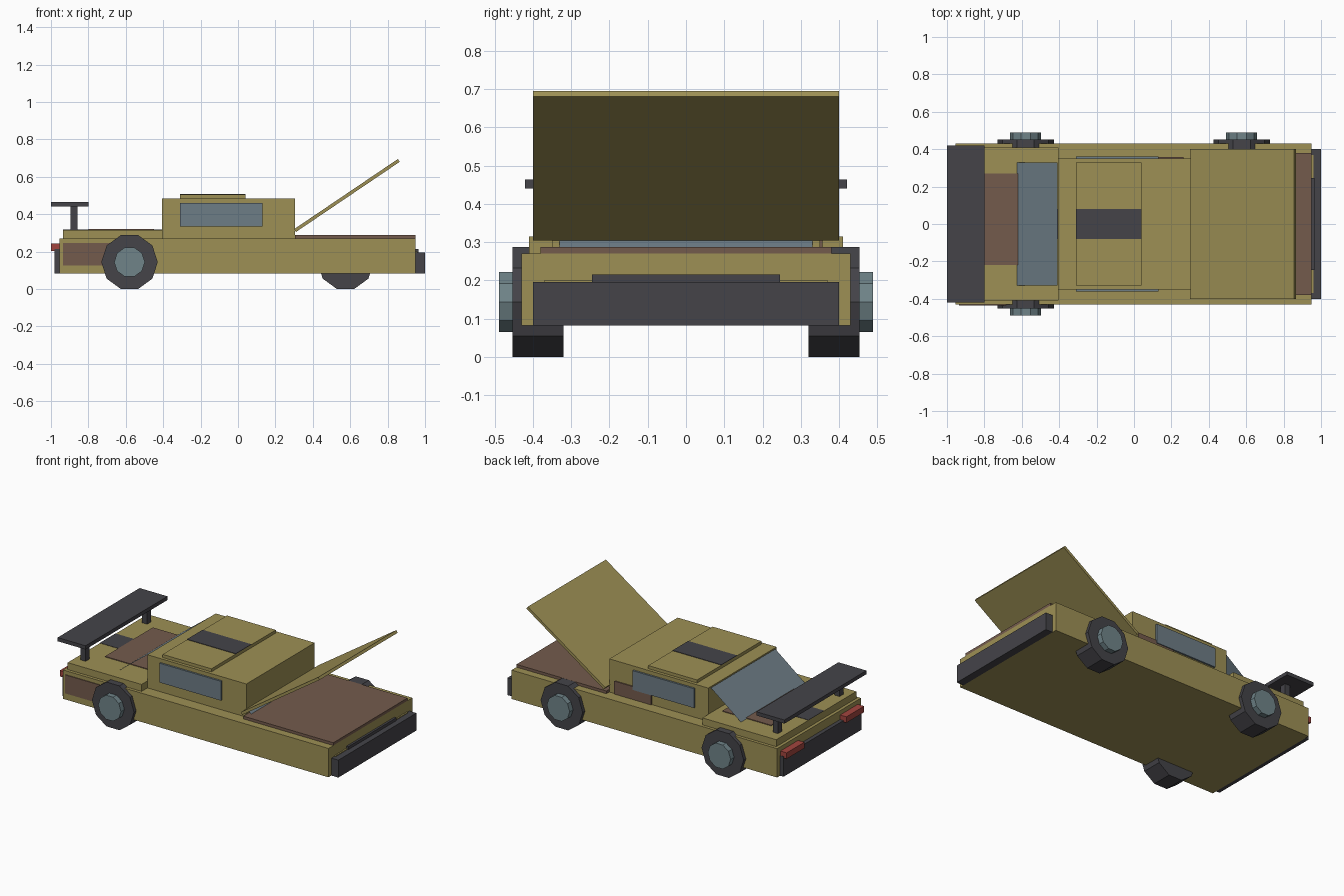
import bpy, bmesh, math
from mathutils import Matrix

if "Cube" in bpy.data.objects:
    bpy.data.objects.remove(bpy.data.objects["Cube"])


def material(name, rgb):
    m = bpy.data.materials.new(name)
    m.diffuse_color = (*rgb, 1.0)
    m.use_nodes = True
    m.node_tree.nodes["Principled BSDF"].inputs["Base Color"].default_value = m.diffuse_color
    return m


PAINT = material("mustard_paint", (0.34, 0.28, 0.09))
DARK = material("charcoal", (0.058, 0.057, 0.066))
GLASS = material("blue_grey_glass", (0.155, 0.205, 0.24))
HUB = material("hub_grey", (0.16, 0.23, 0.25))
RUST = material("rust_brown", (0.175, 0.105, 0.073))
RED = material("lamp_red", (0.36, 0.06, 0.05))


def finish(name, bm, mat):
    bmesh.ops.recalc_face_normals(bm, faces=bm.faces)
    me = bpy.data.meshes.new(name)
    bm.to_mesh(me)
    bm.free()
    me.materials.append(mat)
    ob = bpy.data.objects.new(name, me)
    bpy.context.collection.objects.link(ob)
    return ob


def box(name, x, y, z, mat):
    """Box from (min, max) ranges on each axis."""
    bm = bmesh.new()
    bmesh.ops.create_cube(bm, size=1)
    for v in bm.verts:
        for i, (a, b) in enumerate((x, y, z)):
            v.co[i] = a if v.co[i] < 0 else b
    return finish(name, bm, mat)


def sheet(name, a, b, half, mat):
    """Single sloping quad between two (x, z) points."""
    bm = bmesh.new()
    bm.faces.new([bm.verts.new(p) for p in (
        (a[0], -half, a[1]), (b[0], -half, b[1]),
        (b[0], half, b[1]), (a[0], half, a[1]))])
    return finish(name, bm, mat)


def drum(name, x, z, y0, y1, r, mat):
    """Ten-sided drum lying along y."""
    bm = bmesh.new()
    bmesh.ops.create_cone(bm, cap_ends=True, segments=10, radius1=r, radius2=r,
                          depth=abs(y1 - y0))
    # corner pointing along x, so the drum rests on a flat side
    a = max(math.atan2(v.co.y, v.co.x) % math.radians(36) for v in bm.verts)
    if 0.1 < a < math.radians(36) - 0.1:
        bmesh.ops.rotate(bm, verts=bm.verts, matrix=Matrix.Rotation(math.radians(18), 3, 'Z'))
    bmesh.ops.rotate(bm, verts=bm.verts, matrix=Matrix.Rotation(math.pi / 2, 3, 'X'))
    bmesh.ops.translate(bm, verts=bm.verts, vec=(x, (y0 + y1) / 2, z))
    return finish(name, bm, mat)


# Main shell
box("body", (-0.955, 0.95), (-0.43, 0.43), (0.083, 0.27), PAINT)
box("cabin", (-0.405, 0.305), (-0.35, 0.35), (0.27, 0.485), PAINT)
box("rear_deck", (-0.935, -0.405), (-0.41, 0.41), (0.27, 0.315), PAINT)
box("roof_panel", (-0.31, 0.04), (-0.33, 0.33), (0.485, 0.505), PAINT)
box("engine_bay", (0.305, 0.95), (-0.38, 0.38), (0.27, 0.288), RUST)

# Raised hood
bm = bmesh.new()
f = bm.faces.new([bm.verts.new((x, -0.4, z)) for x, z in
                  ((0.31, 0.305), (0.865, 0.68), (0.855, 0.695), (0.30, 0.32))])
ext = bmesh.ops.extrude_face_region(bm, geom=[f])
bmesh.ops.translate(bm, vec=(0, 0.8, 0),
                    verts=[g for g in ext["geom"] if isinstance(g, bmesh.types.BMVert)])
finish("open_hood", bm, PAINT)

# Centre stripes and rust patches
box("roof_stripe", (-0.31, 0.04), (-0.08, 0.08), (0.505, 0.508), DARK)
box("deck_stripe", (-0.935, -0.405), (-0.08, 0.08), (0.315, 0.317), DARK)
box("deck_rust", (-0.80, -0.45), (-0.22, 0.27), (0.315, 0.3195), RUST)
box("fender_rust", (-0.935, -0.64), (-0.435, -0.43), (0.125, 0.245), RUST)
box("door_rust", (0.0, 0.265), (0.35, 0.357), (0.27, 0.354), RUST)

# Glass
sheet("rear_glass", (-0.41, 0.48), (-0.625, 0.315), 0.33, GLASS)
sheet("windshield", (0.12, 0.445), (0.33, 0.285), 0.33, GLASS)

# Bumpers and grille
box("front_bumper", (0.95, 1.0), (-0.40, 0.40), (0.083, 0.196), DARK)
box("rear_bumper", (-0.98, -0.955), (-0.40, 0.40), (0.083, 0.213), DARK)
box("grille", (0.95, 0.964), (-0.245, 0.245), (0.13, 0.215), DARK)

# Spoiler wing
box("spoiler_wing", (-1.0, -0.80), (-0.42, 0.42), (0.44, 0.464), DARK)

# Paired parts on each side
for side, s in (("right", -1), ("left", 1)):
    def span(a, b):
        return tuple(sorted((s * a, s * b)))
    box(side + "_window", (-0.31, 0.13), span(0.35, 0.362), (0.335, 0.46), GLASS)
    box(side + "_spoiler_post", (-0.895, -0.858), span(0.295, 0.335), (0.315, 0.44), DARK)
    box(side + "_tail_lamp", (-1.0, -0.955), span(0.215, 0.397), (0.203, 0.242), RED)
    box(side + "_headlamp_panel", (0.95, 0.959), span(0.21, 0.37), (0.12, 0.201), PAINT)

# Wheels: the right front one is missing
for name, x, s in (("rear_right", -0.58, -1), ("rear_left", -0.58, 1), ("front_left", 0.575, 1)):
    drum(name + "_tire", x, 0.144, s * 0.32, s * 0.453, 0.151, DARK)
    drum(name + "_hub", x, 0.144, s * 0.44, s * 0.488, 0.082, HUB)
